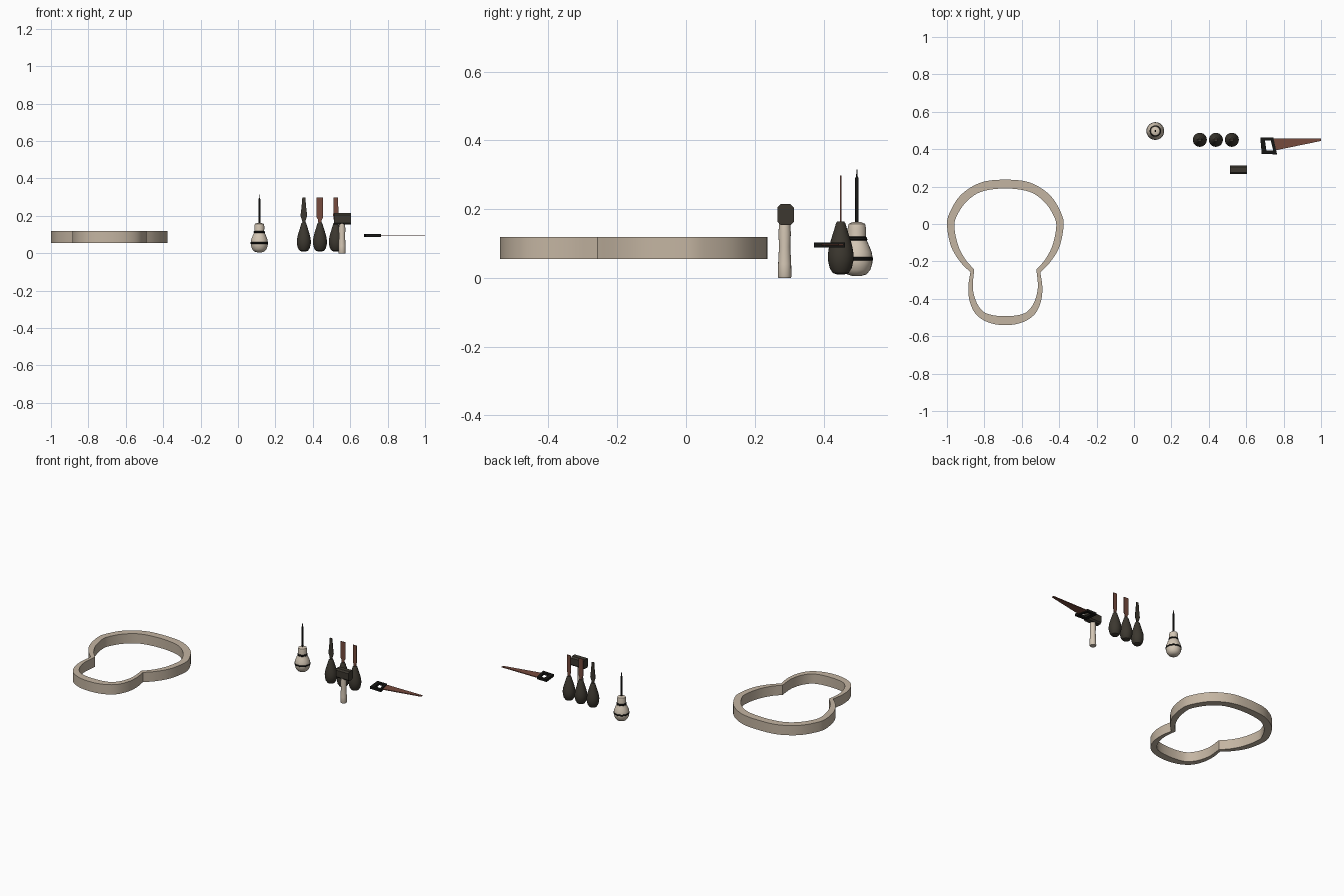
import bpy, bmesh, math
from mathutils import Vector

if "Cube" in bpy.data.objects:
    bpy.data.objects.remove(bpy.data.objects["Cube"])


def material(name, rgb):
    m = bpy.data.materials.new(name)
    m.diffuse_color = (*rgb, 1)
    m.use_nodes = True
    m.node_tree.nodes["Principled BSDF"].inputs["Base Color"].default_value = m.diffuse_color
    return m


TAN = material("rim wood", (0.55, 0.46, 0.36))
PALE = material("pale wood", (0.66, 0.57, 0.46))
DARK = material("dark wood", (0.045, 0.039, 0.029))
RED = material("rusty steel", (0.18, 0.07, 0.048))
BLACK = material("black", (0.008, 0.008, 0.007))


def finish(bm, name, mat, angle=35):
    bmesh.ops.recalc_face_normals(bm, faces=bm.faces[:])
    me = bpy.data.meshes.new(name)
    bm.to_mesh(me)
    bm.free()
    me.materials.append(mat)
    ob = bpy.data.objects.new(name, me)
    bpy.context.collection.objects.link(ob)
    bpy.ops.object.select_all(action='DESELECT')
    ob.select_set(True)
    bpy.context.view_layer.objects.active = ob
    bpy.ops.object.shade_smooth_by_angle(angle=math.radians(angle))
    return ob


def lathe(name, profile, x, y, mat, n=24):
    """Revolve (radius, z) points and cap both ends."""
    bm = bmesh.new()
    rings = [[bm.verts.new((x + r * math.cos(2 * math.pi * i / n),
                            y + r * math.sin(2 * math.pi * i / n), z))
              for i in range(n)] for r, z in profile]
    for a, b in zip(rings, rings[1:]):
        for i in range(n):
            bm.faces.new((a[i], a[(i + 1) % n], b[(i + 1) % n], b[i]))
    bm.faces.new(rings[0])
    bm.faces.new(rings[-1])
    return finish(bm, name, mat)


def prism(name, points, offset, mat):
    """Extrude a flat 3D polygon along an offset."""
    bm = bmesh.new()
    f = bm.faces.new([bm.verts.new(p) for p in points])
    ext = bmesh.ops.extrude_face_region(bm, geom=[f], use_keep_orig=True)
    verts = [v for v in ext['geom'] if isinstance(v, bmesh.types.BMVert)]
    bmesh.ops.translate(bm, verts=verts, vec=offset)
    return finish(bm, name, mat, 20)


def ring(name, outer, inner, z0, z1, mat):
    """Closed frame between two outlines with the same point count."""
    bm = bmesh.new()
    loops = [[bm.verts.new((x, y, z)) for x, y in pts]
             for pts, z in ((outer, z0), (outer, z1), (inner, z1), (inner, z0))]
    n = len(outer)
    for k in range(4):
        a, b = loops[k], loops[(k + 1) % 4]
        for i in range(n):
            bm.faces.new((a[i], a[(i + 1) % n], b[(i + 1) % n], b[i]))
    return finish(bm, name, mat, 30)


def spline(pts, steps=5):
    """Catmull-Rom through 2D points."""
    p = [Vector(q) for q in pts]
    p = [2 * p[0] - p[1]] + p + [2 * p[-1] - p[-2]]
    if abs(p[1].x) < 1e-6:
        p[0] = Vector((-p[2].x, p[2].y))
    if abs(p[-2].x) < 1e-6:
        p[-1] = Vector((-p[-3].x, p[-3].y))
    out = []
    for a, b, c, d in zip(p, p[1:], p[2:], p[3:]):
        for s in range(steps):
            t = s / steps
            out.append(0.5 * (2 * b + (c - a) * t + (2 * a - 5 * b + 4 * c - d) * t * t
                              + (3 * b - a - 3 * c + d) * t ** 3))
    return out + [p[-2]]


def outline(upper, lower, cx):
    """Two arcs meeting at the waist, mirrored left to right."""
    half = spline(upper) + spline(lower)[1:]
    return [(cx + q.x, q.y) for q in half] + [(cx - q.x, q.y) for q in half[-2:0:-1]]


# Bent instrument rim
outer = outline([(0, .237), (.13, .222), (.238, .155), (.3, .055), (.311, -.015),
                 (.29, -.12), (.243, -.2), (.187, -.258)],
                [(.187, -.258), (.198, -.337), (.19, -.415), (.155, -.485), (.088, -.527), (0, -.541)], -.688)
inner = outline([(0, .19), (.13, .172), (.212, .115), (.262, .037), (.272, -.02),
                 (.252, -.115), (.213, -.19), (.166, -.243)],
                [(.166, -.243), (.174, -.337), (.157, -.412), (.12, -.466), (.07, -.487), (0, -.493)], -.688)
ring("instrument_rim", outer, inner, .055, .118, TAN)

# Awl with turned handle, dark bands and steel shaft
ax, ay = .114, .497
lathe("awl_handle", [(.012, .005), (.028, .01), (.039, .023), (.045, .042), (.046, .058), (.043, .075),
                     (.035, .095), (.028, .11), (.026, .12), (.027, .142), (.024, .157), (.012, .162)],
      ax, ay, PALE)
lathe("awl_lower_band", [(.0455, .05), (.0475, .052), (.0475, .058), (.0455, .06)], ax, ay, BLACK)
lathe("awl_upper_band", [(.028, .108), (.0305, .111), (.0295, .117), (.026, .12)], ax, ay, BLACK)
lathe("awl_shaft", [(.005, .155), (.005, .29), (.002, .295), (.0015, .315)], ax, ay, BLACK, 12)

# Three carving chisels: (x, blade half outline from neck to tip, blade material)
cy = .45
chisels = [(.352, [(.007, .155), (.009, .175), (.018, .2), (.012, .25), (.008, .298)], DARK),
           (.438, [(.008, .155), (.01, .18), (.017, .19), (.017, .298)], RED),
           (.523, [(.008, .155), (.01, .175), (.014, .2), (.012, .298)], RED)]
for i, (x, half, mat) in enumerate(chisels, 1):
    lathe(f"chisel_handle_{i}", [(.012, .01), (.023, .014), (.032, .028), (.037, .05), (.0375, .068), (.034, .09),
                                 (.027, .115), (.019, .14), (.014, .158), (.01, .164)], x, cy, DARK)
    pts = [(x + w, cy - .002, z) for w, z in half] + [(x - w, cy - .002, z) for w, z in reversed(half)]
    prism(f"chisel_blade_{i}", pts, (0, .004, 0), mat)

# Mallet with rounded block head
my = .287
lathe("mallet_handle", [(.018, 0), (.02, .004), (.019, .04), (.0165, .09), (.018, .13), (.016, .16)], .556, my, PALE, 16)
w, h, c = .0235, .03, .009
section = [(-w + c, -h), (w - c, -h), (w, -h + c), (w, h - c), (w - c, h), (-w + c, h), (-w, h - c), (-w, -h + c)]
prism("mallet_head", [(.514, my + 0.003 + a, .184 + b) for a, b in section], (.091, 0, 0), DARK)

# Hand saw: slanted open grip and tapering blade
ring("saw_handle", [(.675, .463), (.745, .463), (.765, .372), (.683, .375)],
     [(.7, .447), (.731, .447), (.745, .392), (.708, .392)], .088, .103, BLACK)
prism("saw_blade", [(.738, .458, .094), (1, .458, .094), (1, .444, .094), (.752, .393, .094)],
      (0, 0, .005), RED)
